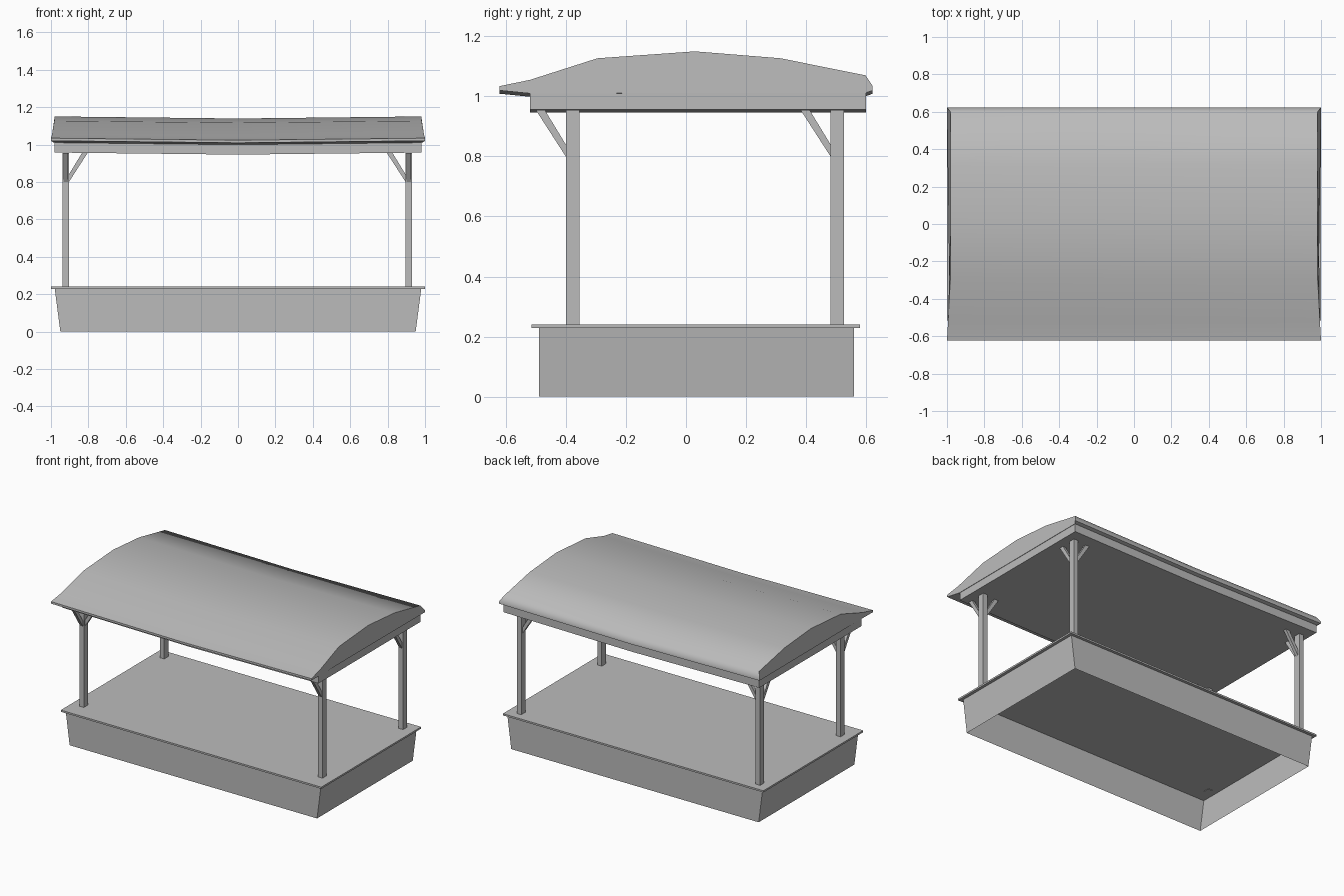
import bpy, bmesh, math

cube = bpy.data.objects.get("Cube")
if cube:
    bpy.data.objects.remove(cube, do_unlink=True)

grey = bpy.data.materials.new("plain grey")
grey.use_nodes = True
COLOR = (0.5, 0.5, 0.5, 1)
grey.diffuse_color = COLOR
grey.node_tree.nodes["Principled BSDF"].inputs["Base Color"].default_value = COLOR

SAG = 0.011  # drop of the roof and beams at mid length


def finish(name, bm):
    bmesh.ops.recalc_face_normals(bm, faces=bm.faces)
    mesh = bpy.data.meshes.new(name)
    bm.to_mesh(mesh)
    bm.free()
    mesh.materials.append(grey)
    obj = bpy.data.objects.new(name, mesh)
    bpy.context.collection.objects.link(obj)
    return obj


def loft(name, rings, caps=True):
    """Skin equal-length rings of points, with optional end caps."""
    bm = bmesh.new()
    loops = [[bm.verts.new(p) for p in ring] for ring in rings]
    n = len(loops[0])
    for a, b in zip(loops, loops[1:]):
        for i in range(n):
            j = (i + 1) % n
            bm.faces.new((a[i], a[j], b[j], b[i]))
    if caps:
        bm.faces.new(loops[0])
        bm.faces.new(loops[-1])
    return finish(name, bm)


def rect(x, y0, y1, z):
    return [(-x, y0, z), (x, y0, z), (x, y1, z), (-x, y1, z)]


def box(name, x0, x1, y0, y1, z0, z1):
    return loft(name, [[(x0, y0, z), (x1, y0, z), (x1, y1, z), (x0, y1, z)]
                       for z in (z0, z1)])


# Base: flared skirt, open underneath, with a thin deck on top
loft("base_skirt", [rect(0.95, -0.49, 0.56, 0), rect(0.98, -0.49, 0.56, 0.23)], caps=False)
box("deck", -1, 1, -0.515, 0.58, 0.228, 0.24)

# Posts, each with two diagonal braces
POST, TOP = 0.034, 0.955
brace = [(0, 0.80), (0, 0.84), (0.07, TOP), (0.10, TOP)]
for side, cx in (("right", -0.921), ("left", 0.913)):
    for end, cy in (("front", -0.378), ("back", 0.504)):
        label = f"{end}_{side}"
        box(label + "_post", cx - POST / 2, cx + POST / 2,
            cy - 0.0225, cy + 0.0225, 0.225, TOP)
        inward = -1 if cx > 0 else 1
        face_x = cx + inward * POST / 2
        loft(label + "_long_brace",
             [[(face_x + inward * d, cy + t, z) for d, z in brace] for t in (-0.011, 0.011)])
        loft(label + "_cross_brace",
             [[(cx + t, cy - 0.0225 - d, z) for d, z in brace] for t in (-0.011, 0.011)])

# Beam platform under the roof, slightly sagging
loft("roof_beam", [[(x, -0.52, 0.957 - s), (x, 0.60, 0.957 - s),
                    (x, 0.60, 1.012 - s), (x, -0.52, 1.012 - s)]
                   for x, s in ((-0.982, 0), (0, SAG), (0.982, 0))])

# Curved roof: y, z and how far the gable leans in
profile = [(-0.622, 1.02, 0), (-0.622, 1.034, 0), (-0.52, 1.055, 0.006),
           (-0.295, 1.127, 0.018), (0.03, 1.15, 0.02), (0.315, 1.127, 0.02),
           (0.598, 1.07, 0.02), (0.622, 1.034, 0), (0.622, 1.02, 0),
           (0.60, 1.012, 0.015), (-0.52, 1.01, 0.015)]
roof = loft("roof", [[(k * (1 - lean), y, z - (0 if k else SAG)) for y, z, lean in profile]
                     for k in (-1, 0, 1)])
bpy.ops.object.select_all(action="DESELECT")
roof.select_set(True)
bpy.context.view_layer.objects.active = roof
bpy.ops.object.shade_smooth_by_angle(angle=math.radians(52))
